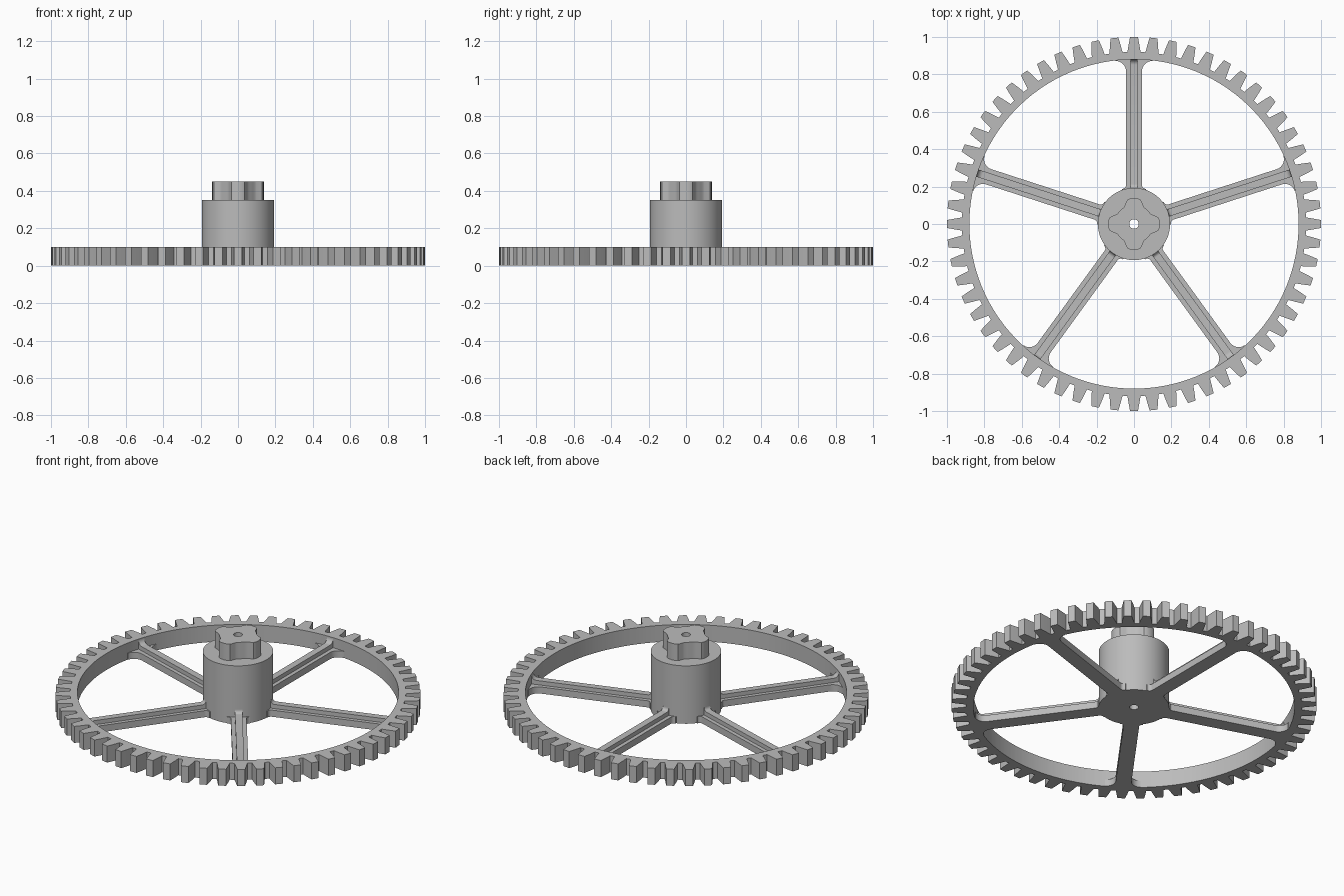
import bpy, bmesh
from math import pi, sin, cos, atan2, radians
from mathutils import Matrix, Vector

cube = bpy.data.objects.get("Cube")
if cube:
    bpy.data.objects.remove(cube, do_unlink=True)

grey = bpy.data.materials.new("plain_grey")
grey.use_nodes = True
COLOUR = (0.5, 0.5, 0.5, 1)
grey.diffuse_color = COLOUR
grey.node_tree.nodes["Principled BSDF"].inputs["Base Color"].default_value = COLOUR


def finish(bm, name, angle=30):
    bmesh.ops.recalc_face_normals(bm, faces=bm.faces)
    mesh = bpy.data.meshes.new(name)
    bm.to_mesh(mesh)
    bm.free()
    mesh.materials.append(grey)
    obj = bpy.data.objects.new(name, mesh)
    bpy.context.collection.objects.link(obj)
    bpy.ops.object.select_all(action='DESELECT')
    bpy.context.view_layer.objects.active = obj
    obj.select_set(True)
    bpy.ops.object.shade_smooth_by_angle(angle=radians(angle))
    return obj


def polar(r, a):
    return Vector((r * cos(a), r * sin(a)))


def bored_prism(name, outline, bore, z0, z1):
    """Extruded outline with a round hole through its middle."""
    bm = bmesh.new()
    inner = [polar(bore, atan2(p.y, p.x)) for p in outline]
    rings = [[bm.verts.new((p.x, p.y, z)) for p in loop]
             for loop, z in ((outline, z0), (outline, z1), (inner, z1), (inner, z0))]
    n = len(outline)
    for k in range(4):
        a, b = rings[k], rings[(k + 1) % 4]
        for i in range(n):
            j = (i + 1) % n
            bm.faces.new((a[i], a[j], b[j], b[i]))
    return finish(bm, name)


def prism(bm, points, offset, matrix):
    """Closed extrusion of 3D points along an offset, then placed by a matrix."""
    face = bm.faces.new([bm.verts.new(matrix @ Vector(p)) for p in points])
    res = bmesh.ops.extrude_face_region(bm, geom=[face], use_keep_orig=True)
    verts = [g for g in res["geom"] if isinstance(g, bmesh.types.BMVert)]
    bmesh.ops.translate(bm, verts=verts, vec=matrix.to_3x3() @ Vector(offset))


# Toothed rim
TEETH = 60
RIM_IN = 0.88
tooth = [(-0.038, 0.92), (-0.031, 0.955), (-0.021, 1.0),
         (0.021, 1.0), (0.031, 0.955), (0.038, 0.92)]
teeth = [polar(r, 2 * pi * i / TEETH + a) for i in range(TEETH) for a, r in tooth]
bored_prism("toothed_rim", teeth, RIM_IN, 0, 0.1)

# Hub cylinder
HUB = 0.193
bored_prism("hub", [polar(HUB, 2 * pi * i / 96) for i in range(96)], 0.025, 0, 0.35)

# Four-lobed drive boss on the hub
half = [(0.138, 0.0), (0.136, 0.022), (0.129, 0.036), (0.115, 0.043),
        (0.1, 0.048), (0.09, 0.054), (0.081, 0.064)]
lobe = [Vector((x, -y)) for x, y in reversed(half[1:])] + [Vector(p) for p in half]
boss = []
for i in range(4):
    turn = Matrix.Rotation(i * pi / 2, 2)
    boss += [turn @ p for p in lobe]
bored_prism("drive_boss", boss, 0.025, 0.35, 0.45)


def arc(cx, cy, r, a0, a1, n=8):
    return [(cx + r * cos(a0 + (a1 - a0) * i / n), cy + r * sin(a0 + (a1 - a0) * i / n))
            for i in range(n + 1)]


# Spokes: flat web flared at both ends, with an upright rib on top
WEB, RIB = 0.043, 0.02
side = [(0.15, WEB + 0.02)] + arc(HUB + 0.015, WEB + 0.02, 0.02, pi, 1.5 * pi)
side += arc(RIM_IN - 0.063, WEB + 0.055, 0.055, 1.5 * pi, 2 * pi) + [(0.9, WEB + 0.055)]
web = [(x, y, 0) for x, y in side] + [(x, -y, 0) for x, y in reversed(side)]
top = [(0.15, 0.085)] + arc(HUB + 0.02, 0.085, 0.02, pi, 1.5 * pi)
top += arc(RIM_IN - 0.03, 0.095, 0.03, 1.5 * pi, 2 * pi) + [(0.9, 0.095)]
rib = [(0.15, -RIB, 0.02)] + [(x, -RIB, z) for x, z in top] + [(0.9, -RIB, 0.02)]
for i in range(5):
    bm = bmesh.new()
    place = Matrix.Rotation(pi / 2 + i * 2 * pi / 5, 4, 'Z')
    prism(bm, web, (0, 0, 0.04), place)
    prism(bm, rib, (0, 2 * RIB, 0), place)
    finish(bm, f"spoke_{i + 1}")
